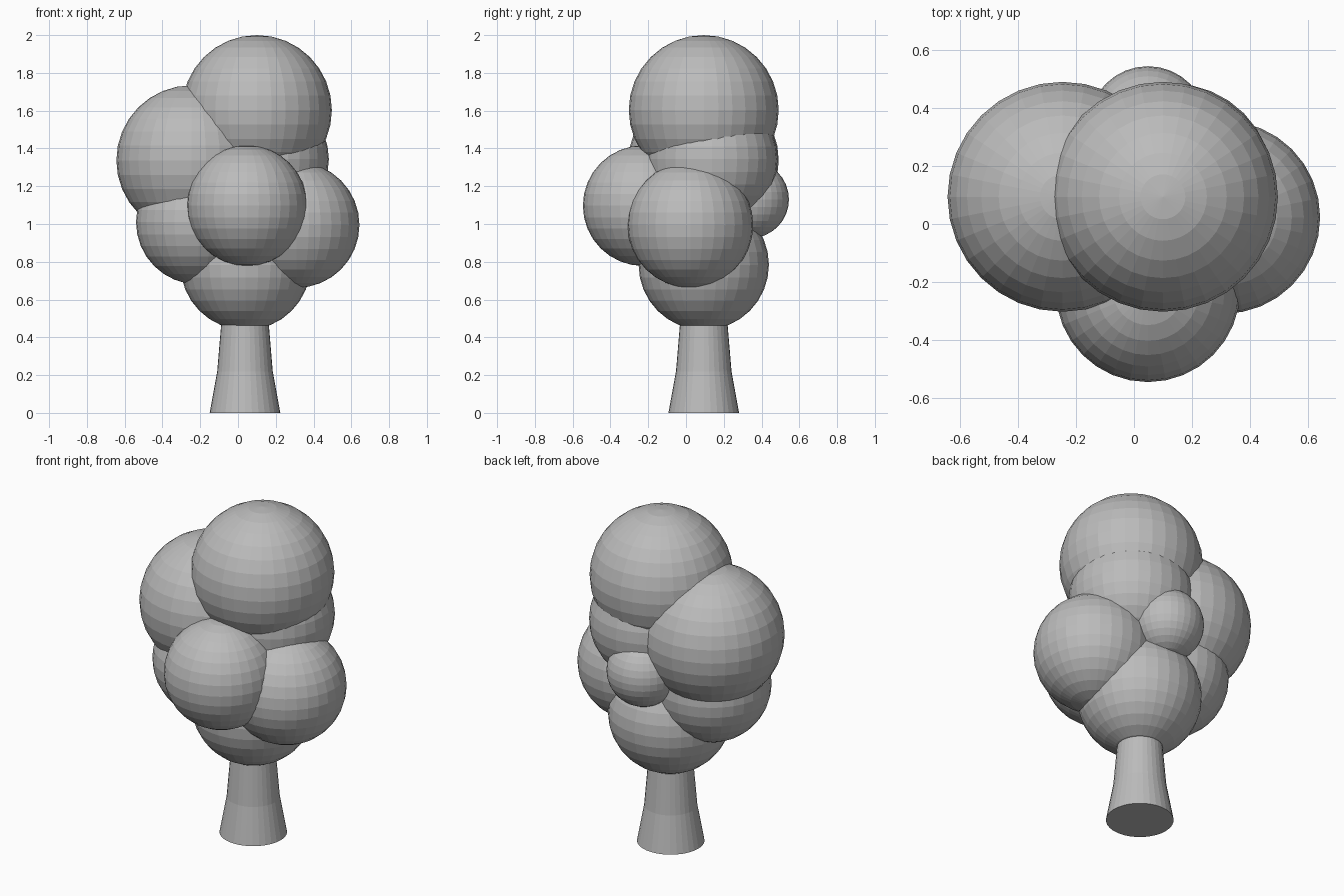
import bpy, bmesh, math
from mathutils import Matrix

if "Cube" in bpy.data.objects:
    bpy.data.objects.remove(bpy.data.objects["Cube"])

grey = bpy.data.materials.new("plain grey")
grey.diffuse_color = (0.5, 0.5, 0.5, 1)
grey.use_nodes = True
grey.node_tree.nodes["Principled BSDF"].inputs["Base Color"].default_value = grey.diffuse_color


def finish(bm, name):
    bmesh.ops.recalc_face_normals(bm, faces=bm.faces[:])
    mesh = bpy.data.meshes.new(name)
    bm.to_mesh(mesh)
    bm.free()
    mesh.materials.append(grey)
    ob = bpy.data.objects.new(name, mesh)
    bpy.context.scene.collection.objects.link(ob)
    return ob


def foliage(name, x, y, z, r):
    bm = bmesh.new()
    bmesh.ops.create_uvsphere(bm, u_segments=32, v_segments=16, radius=r,
                              matrix=Matrix.Translation((x, y, z)))
    return finish(bm, name)


# flared trunk: rings of (radius, height), capped at both ends
bm = bmesh.new()
rings = []
for r, z in [(0.187, 0), (0.147, 0.22), (0.126, 0.47), (0.124, 0.6)]:
    rings.append([bm.verts.new((0.037 + r * math.cos(a), 0.094 + r * math.sin(a), z))
                  for a in (math.tau * i / 32 for i in range(32))])
for low, high in zip(rings, rings[1:]):
    for i in range(32):
        j = (i + 1) % 32
        bm.faces.new((low[i], low[j], high[j], high[i]))
bm.faces.new(rings[0][::-1])
bm.faces.new(rings[-1])
finish(bm, "trunk")

# overlapping faceted foliage balls
for ball in [
    ("foliage_top", 0.10, 0.094, 1.603, 0.397),
    ("foliage_upper_left", -0.247, 0.094, 1.337, 0.397),
    ("foliage_upper_right", 0.133, 0.137, 1.343, 0.348),
    ("foliage_front", 0.048, -0.227, 1.097, 0.319),
    ("foliage_right", 0.31, 0.023, 0.995, 0.333),
    ("foliage_lower_left", -0.21, 0.05, 1.01, 0.33),
    ("foliage_bottom", 0.04, 0.094, 0.784, 0.345),
    ("foliage_back", 0.048, 0.34, 1.13, 0.205),
]:
    foliage(*ball)
